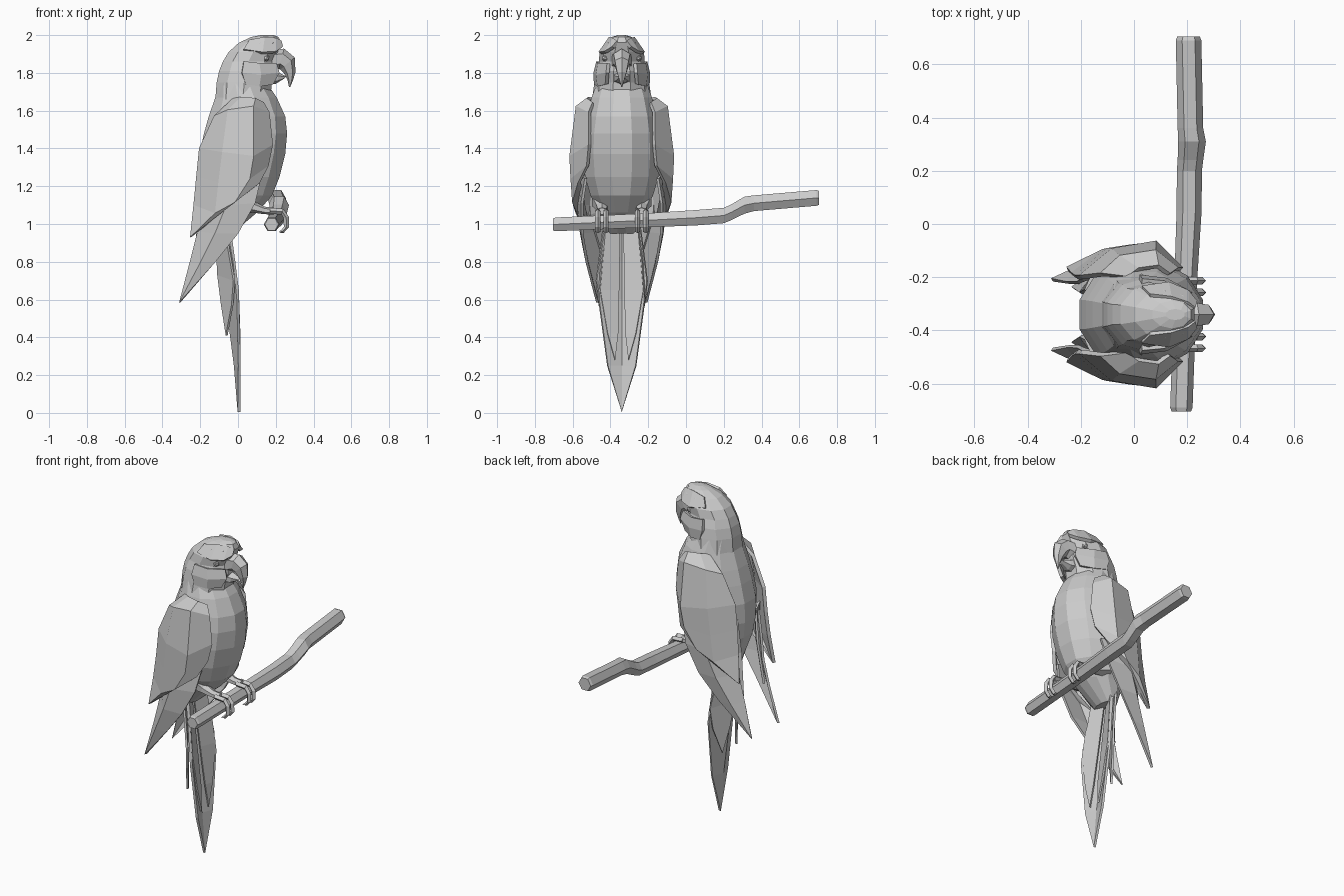
import bpy, bmesh
from math import sin, cos, pi, radians

CY = -0.34  # bird's mid-plane


def finish(name, bm):
    bmesh.ops.remove_doubles(bm, verts=bm.verts, dist=0.0005)
    bmesh.ops.recalc_face_normals(bm, faces=bm.faces)
    me = bpy.data.meshes.new(name)
    bm.to_mesh(me)
    bm.free()
    ob = bpy.data.objects.new(name, me)
    bpy.context.collection.objects.link(ob)
    return ob


def bridge(bm, rows, closed):
    n = len(rows[0])
    for a, b in zip(rows, rows[1:]):
        for i in range(n if closed else n - 1):
            j = (i + 1) % n
            bm.faces.new((a[i], a[j], b[j], b[i]))


def loft(name, rings):
    """Closed skin through rings of points, capped at both ends."""
    bm = bmesh.new()
    rows = [[bm.verts.new(p) for p in r] for r in rings]
    bridge(bm, rows, True)
    bm.faces.new(rows[0])
    bm.faces.new(rows[-1])
    return finish(name, bm)


def level_ring(z, back, front, w, n=12):
    """Horizontal oval ring with flat front and back facets."""
    k = 1 / cos(pi / n)
    c, a = (back + front) / 2, (front - back) / 2
    return [(c + k * a * cos(2 * pi * (i + .5) / n),
             CY + k * w * sin(2 * pi * (i + .5) / n), z) for i in range(n)]


def tilt_ring(x, z, a, w, deg, y=CY, n=6):
    """Oval ring whose long axis lies in the xz plane at an angle."""
    t = radians(deg)
    return [(x + a * cos(2 * pi * i / n) * cos(t), y + w * sin(2 * pi * i / n),
             z + a * cos(2 * pi * i / n) * sin(t)) for i in range(n)]


def shell(name, rows, thick=0.014, sides=(1, -1)):
    """Thin feather sheet from rows of (x, offset, z), mirrored to both sides."""
    for s in sides:
        bm = bmesh.new()
        vs = [[bm.verts.new((x, CY + s * d, z)) for x, d, z in r] for r in rows]
        bridge(bm, vs, False)
        bmesh.ops.dissolve_degenerate(bm, dist=0.0005, edges=bm.edges)
        ob = finish(name, bm)
        m = ob.modifiers.new("thickness", 'SOLIDIFY')
        m.thickness, m.offset = thick, 0


# body: neck to rump
loft("body", [level_ring(*r) for r in (
    (1.75, -.11, .15, .13), (1.67, -.12, .205, .16), (1.57, -.155, .25, .185),
    (1.48, -.18, .26, .20), (1.37, -.205, .25, .205), (1.25, -.205, .22, .195),
    (1.15, -.19, .18, .165), (1.06, -.16, .10, .12), (.95, -.12, -.03, .08))])

# head
loft("head", [level_ring(*r, 10) for r in (
    (1.66, -.12, .17, .15), (1.75, -.113, .18, .138), (1.81, -.10, .20, .132),
    (1.86, -.08, .19, .115), (1.91, -.05, .21, .112), (1.96, .005, .228, .085),
    (1.99, .07, .215, .05), (2.0, .12, .19, .02))])

# hooked upper beak and lower beak
loft("upper_beak", [tilt_ring(*r) for r in (
    (.18, 1.865, .06, .06, 90), (.23, 1.875, .055, .05, 75),
    (.262, 1.85, .05, .042, 40), (.275, 1.80, .03, .028, 10),
    (.277, 1.76, .014, .014, 0), (.273, 1.725, .003, .003, 0))])
loft("lower_beak", [tilt_ring(*r) for r in (
    (.15, 1.78, .045, .06, 90), (.21, 1.77, .03, .04, 70), (.25, 1.775, .01, .02, 40))])

# brow ridges, cheeks and eyes
shell("brow", [[(.03, .10, 1.92), (.06, .07, 1.97)],
               [(.13, .115, 1.905), (.14, .06, 1.985)],
               [(.20, .085, 1.91), (.20, .04, 1.98)],
               [(.232, .045, 1.935), (.225, .02, 1.965)]], .02)
shell("cheek", [[(.03, .125, 1.86), (.02, .14, 1.80), (.04, .138, 1.74)],
                [(.11, .118, 1.85), (.12, .128, 1.79), (.11, .12, 1.73)],
                [(.20, .07, 1.85), (.215, .075, 1.80), (.18, .08, 1.74)]], .02)
for s in (1, -1):
    bm = bmesh.new()
    bmesh.ops.create_icosphere(bm, subdivisions=1, radius=.018)
    bmesh.ops.translate(bm, verts=bm.verts, vec=(.15, CY + s * .088, 1.878))
    finish("eye", bm)

# wings: rounded shoulder shield, long flight feathers, inner feathers
tip = (-.25, .17, .93)
shell("wing_shield", [
    [(-.02, .14, 1.66), (.02, .17, 1.665), (.09, .18, 1.66), (.13, .15, 1.64)],
    [(-.12, .15, 1.57), (-.05, .215, 1.60), (.08, .235, 1.62), (.16, .17, 1.59)],
    [(-.20, .14, 1.40), (-.08, .24, 1.38), (.08, .268, 1.36), (.178, .17, 1.42)],
    [(-.215, .14, 1.25), (-.10, .24, 1.22), (.06, .262, 1.24), (.155, .18, 1.31)],
    [(-.23, .15, 1.10), (-.12, .235, 1.06), (-.02, .255, 1.12), (.11, .225, 1.22)],
    [tip] * 4], .02)
shell("flight_feathers", [
    [(-.16, .14, 1.28), (-.02, .225, 1.28), (.12, .19, 1.24)],
    [(-.19, .13, 1.10), (-.06, .23, 1.10), (.09, .21, 1.11)],
    [(-.21, .12, .96), (-.12, .215, .95), (.0, .21, .95)],
    [(-.25, .12, .80), (-.20, .18, .79), (-.12, .185, .80)],
    [(-.308, .13, .585)] * 3])
shell("inner_feathers", [
    [(-.18, .09, 1.28), (-.14, .18, 1.28)],
    [(-.20, .08, 1.08), (-.13, .17, 1.05)],
    [(-.23, .10, .82)] * 2])

# tail: long central feather, front pair and rear pair
shell("tail_center", [
    [(-.06, -.08, 1.02), (-.11, 0, 1.02), (-.06, .08, 1.02)],
    [(-.02, -.11, .80), (-.09, 0, .80), (-.02, .11, .80)],
    [(.0, -.122, .60), (-.06, 0, .60), (.0, .122, .60)],
    [(.008, -.075, .25), (-.015, 0, .25), (.008, .075, .25)],
    [(.005, 0, .005)] * 3], sides=(1,))
shell("tail_front", [
    [(-.08, .01, 1.0), (-.045, .085, 1.0)],
    [(-.035, .015, .65), (.0, .115, .65)],
    [(-.005, .02, .42), (.008, .075, .42)],
    [(.008, .036, .28)] * 2], .01)
shell("tail_rear", [
    [(-.12, .0, 1.05), (-.08, .09, 1.05)],
    [(-.105, .01, .73), (-.02, .135, .70)],
    [(-.085, .03, .57), (-.03, .12, .57)],
    [(-.06, .07, .41)] * 2], .012)

# legs and paired toes curling over the perch
toe = ((.17, 1.07, .016, 90), (.235, 1.065, .016, 70), (.255, 1.035, .015, 10),
       (.257, .985, .014, 0), (.235, .96, .010, -50), (.22, .958, .004, -80))
for s in (1, -1):
    y = CY + s * .105
    loft("leg", [tilt_ring(*r, y) for r in (
        (.02, 1.12, .06, .06, 60), (.08, 1.09, .03, .035, 75),
        (.14, 1.072, .02, .028, 90), (.19, 1.068, .018, .03, 90))])
    for o in (-.022, .022):
        loft("toe", [tilt_ring(x, z, a, .014, t, y + o, 4) for x, z, a, t in toe])

# perch branch, six-sided with a knuckle
loft("branch", [[(x + r * cos(i * pi / 3), y, z + r * sin(i * pi / 3)) for i in range(6)]
                for y, x, z, r in (
    (-.705, .178, .998, .036), (-.69, .178, .998, .042), (-.2, .195, 1.02, .043),
    (.05, .207, 1.033, .047), (.2, .208, 1.045, .047), (.24, .212, 1.062, .048),
    (.31, .218, 1.10, .052), (.36, .212, 1.11, .048), (.69, .205, 1.138, .048),
    (.705, .205, 1.138, .042))])
